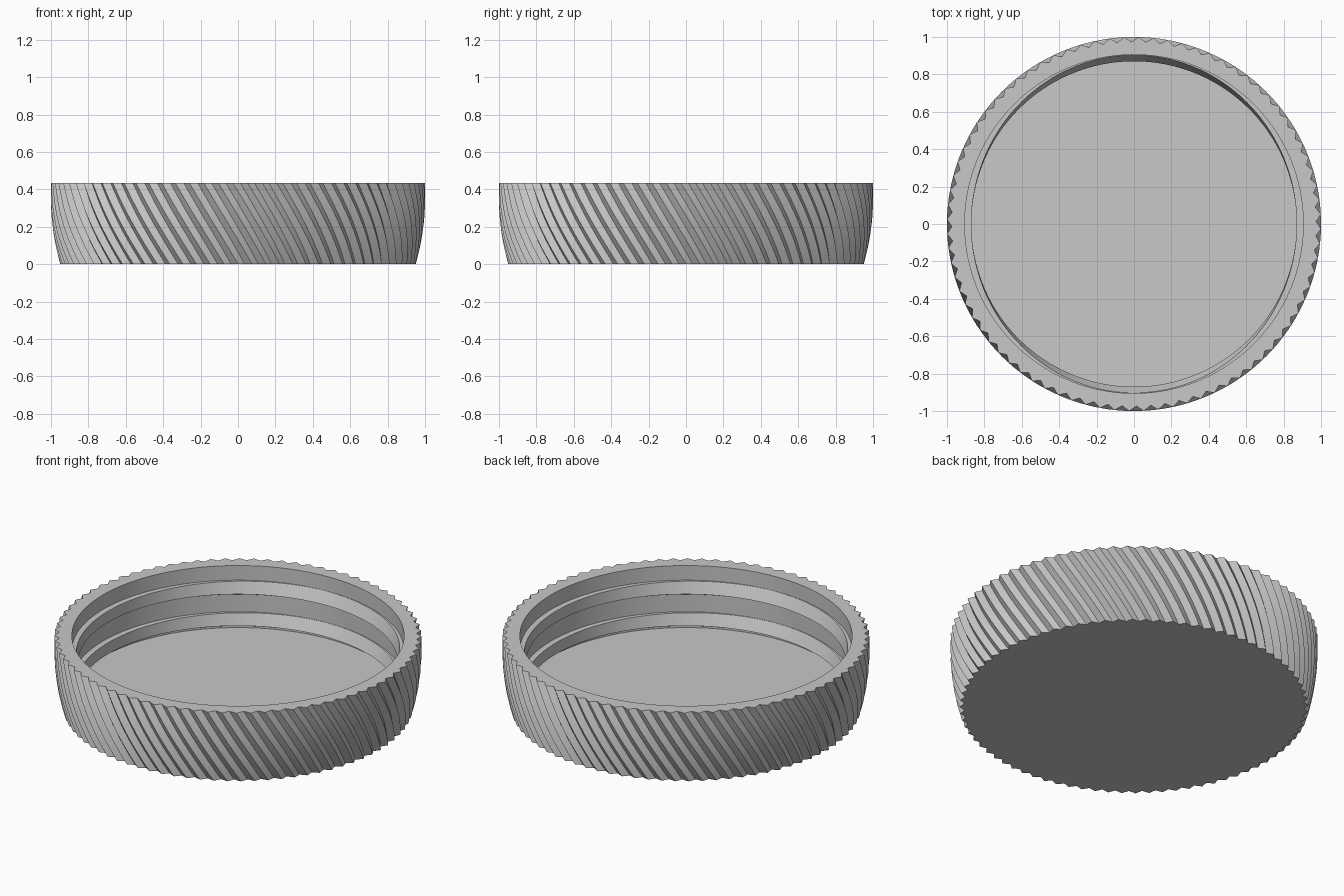
import bpy
import bmesh
from math import sin, cos, pi, radians

TEETH = 80
SIDES = TEETH * 2
HEIGHT = 0.433
TWIST = radians(-15)
FLOOR = 0.06
BORE = 0.905
THREAD = 0.87
ROWS = 16

cube = bpy.data.objects.get("Cube")
if cube:
    bpy.data.objects.remove(cube, do_unlink=True)

grey = bpy.data.materials.new("plain grey")
grey.use_nodes = True
colour = (0.58, 0.58, 0.58, 1)
grey.diffuse_color = colour
grey.node_tree.nodes["Principled BSDF"].inputs["Base Color"].default_value = colour


def ring(bm, rx, ry, z, turn, depth=0):
    """Ring of vertices; every second one is pulled in by depth."""
    verts = []
    for i in range(SIDES):
        a = 2 * pi * i / SIDES + turn
        inset = depth * (i % 2)
        verts.append(bm.verts.new(((rx - inset) * cos(a), (ry - inset) * sin(a), z)))
    return verts


def bridge(bm, lower, upper):
    for i in range(SIDES):
        j = (i + 1) % SIDES
        bm.faces.new((lower[i], lower[j], upper[j], upper[i]))


bm = bmesh.new()

# Twisted, gently bulging grip
rings = []
for k in range(ROWS + 1):
    t = k / ROWS
    bulge = 1.0 - 0.05 * max(0, 1 - t / 0.8) ** 2
    rings.append(ring(bm, bulge, bulge, HEIGHT * t, TWIST * t, 0.026))
base = rings[0]

# Rim, then bore with two thread beads: flat shelf at the sides,
# sloping at front and back, undercut below
bore = [(BORE, BORE, HEIGHT)]
for top in (0.345, 0.155):
    bore += [
        (BORE, BORE, top),
        (THREAD, BORE - 0.002, top),
        (THREAD, THREAD, top - 0.068),
        (BORE, BORE, top - 0.085),
    ]
bore.append((BORE, BORE, FLOOR))
rings += [ring(bm, rx, ry, z, TWIST) for rx, ry, z in bore]

for lower, upper in zip(rings, rings[1:]):
    bridge(bm, lower, upper)

# Underside and inner floor
bm.faces.new(list(reversed(base)))
bm.faces.new(rings[-1])

mesh = bpy.data.meshes.new("lid")
bm.to_mesh(mesh)
bm.free()
mesh.materials.append(grey)
lid = bpy.data.objects.new("lid", mesh)
bpy.context.collection.objects.link(lid)

# Smooth the round bore, keep the grip ridges crisp
bpy.context.view_layer.objects.active = lid
lid.select_set(True)
bpy.ops.object.shade_smooth_by_angle(angle=radians(25))
